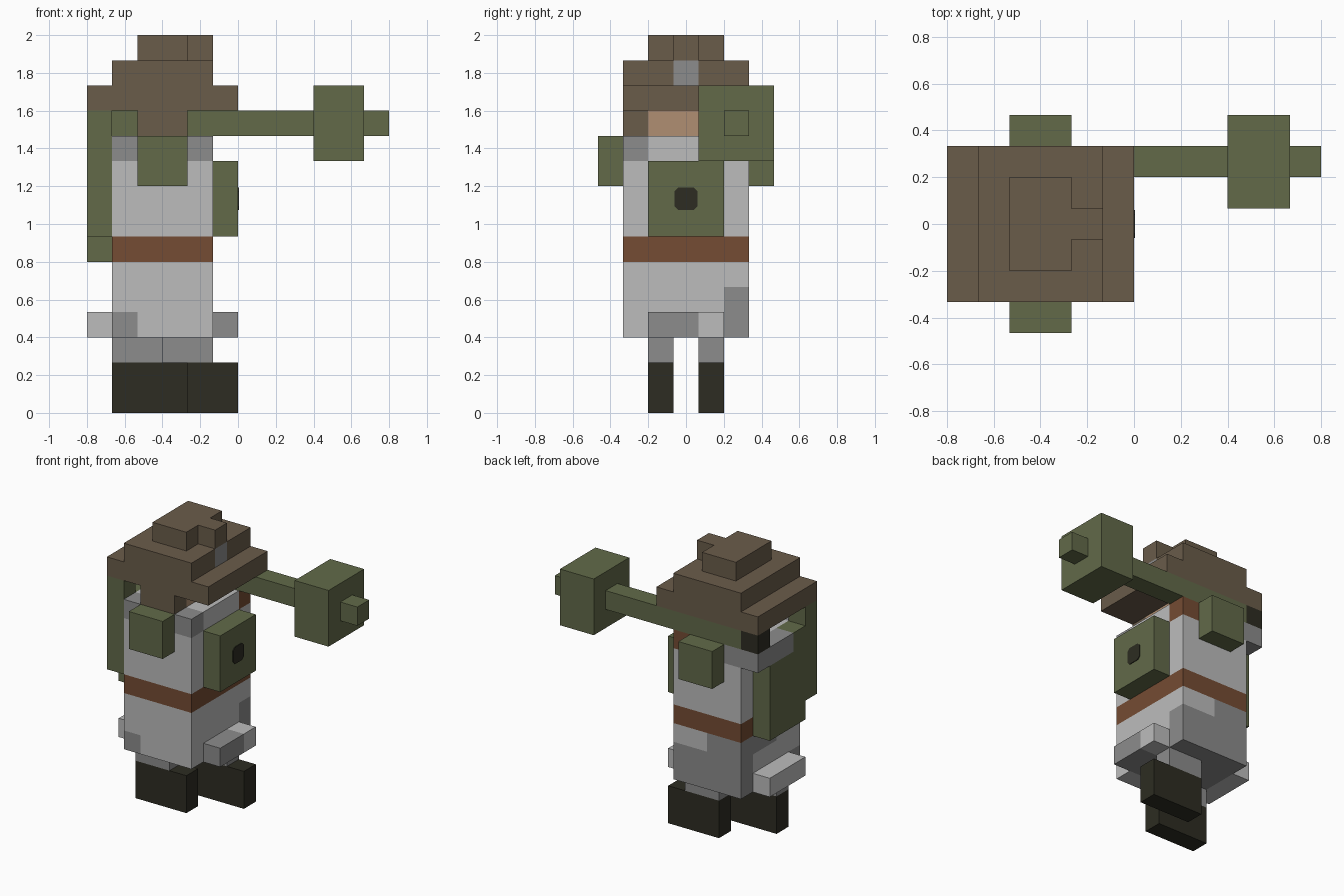
import bpy, bmesh
from mathutils import Vector

cube = bpy.data.objects.get("Cube")
if cube:
    bpy.data.objects.remove(cube, do_unlink=True)

U = 2 / 15                              # size of one block
ORIGIN = Vector((-6 * U, -3.5 * U, 0))  # corner of the block grid


def material(name, hex_code):
    srgb = [int(hex_code[i:i + 2], 16) / 255 for i in (0, 2, 4)]
    rgba = [c / 12.92 if c <= 0.04045 else ((c + 0.055) / 1.055) ** 2.4 for c in srgb] + [1]
    m = bpy.data.materials.new(name)
    m.use_nodes = True
    m.diffuse_color = rgba
    bsdf = next(n for n in m.node_tree.nodes if n.type == 'BSDF_PRINCIPLED')
    bsdf.inputs["Base Color"].default_value = rgba
    return m


BROWN = material("hat_brown", "6a5c4a")
GREEN = material("olive_green", "626a49")
LIGHT = material("light_grey", "bcbcbc")
DARK = material("dark_grey", "8c8c8c")
LEATHER = material("belt_leather", "754c33")
BLACK = material("boot_black", "2d2c22")
SKIN = material("skin", "b08f72")


def box(name, lo, hi, mats, rule=None):
    """Box between two block-grid corners; a rule colours its block faces."""
    lo, hi = Vector(lo), Vector(hi)
    bm = bmesh.new()
    bmesh.ops.create_cube(bm, size=1)
    for v in bm.verts:
        v.co = lo + Vector([(c + 0.5) * s for c, s in zip(v.co, hi - lo)])
    if rule:
        for axis in range(3):
            normal = Vector([float(a == axis) for a in range(3)])
            for step in range(int(lo[axis]) + 1, int(hi[axis])):
                bmesh.ops.bisect_plane(bm, geom=bm.verts[:] + bm.edges[:] + bm.faces[:],
                                       plane_co=normal * step, plane_no=normal)
        bm.normal_update()
        for f in bm.faces:
            f.material_index = rule(f.calc_center_median(), f.normal)
    for v in bm.verts:
        v.co = ORIGIN + v.co * U
    mesh = bpy.data.meshes.new(name)
    bm.to_mesh(mesh)
    bm.free()
    for m in (mats if isinstance(mats, list) else [mats]):
        mesh.materials.append(m)
    ob = bpy.data.objects.new(name, mesh)
    bpy.context.collection.objects.link(ob)
    return ob


# Legs and boots, one a step ahead of the other
for side, x, y in (("right", 1, 2), ("left", 3, 4)):
    box(side + "_boot", (x, y, 0), (x + 3, y + 1, 2), BLACK)
    box(side + "_leg", (x, y, 2), (x + 2, y + 1, 3), DARK)


# Mottled coat skirt
def skirt_rule(p, n):
    if n.z < -0.5:
        return int(p.y > 2 or p.x < 2)
    if n.y > 0.5:
        return int(not (p.x > 3 and p.z > 5))
    if n.x > 0.5:
        return int(p.y > 5 and p.z < 5)
    if n.x < -0.5:
        return int(p.y > 5 or p.z < 4 or (p.y > 3 and p.z > 5))
    return int(p.x < 2 and p.z < 4)


box("coat_skirt", (1, 1, 3), (5, 6, 6), [LIGHT, DARK], skirt_rule)
box("front_coat_hem", (5, 2, 3), (6, 5, 4), [LIGHT, DARK], lambda p, n: int(p.y < 4))
box("back_coat_hem", (0, 2, 3), (1, 5, 4), LIGHT)
box("belt", (1, 1, 6), (5, 6, 7), LEATHER)
box("coat_body", (1, 1, 7), (5, 6, 10), LIGHT)


# Shoulder layer: dark corners, one leather corner
def shoulder_rule(p, n):
    if p.x > 4 and p.y > 5:
        return 2
    return int(p.x < 2 and (p.y < 2 or p.y > 5) or p.x > 4 and p.y < 2 or n.x < -0.5)


box("shoulders", (1, 1, 10), (5, 6, 11), [LIGHT, DARK, LEATHER], shoulder_rule)
box("rear_shoulder", (0, 3, 10), (1, 6, 11), DARK)

# Arms
for side, y in (("right", 0), ("left", 6)):
    box(side + "_arm", (2, y, 9), (4, y + 1, 11), GREEN)

# Chest pouch with a dark clasp
box("chest_pouch", (5, 2, 7), (6, 5, 10), GREEN)
clasp = box("pouch_clasp", (6, 3.05, 8.05), (6.04, 3.95, 8.95), BLACK)
bm = bmesh.new()
bm.from_mesh(clasp.data)
corners = [e for e in bm.edges if abs(e.verts[0].co.x - e.verts[1].co.x) > 0.001]
bmesh.ops.bevel(bm, geom=corners, offset=0.02, segments=1, affect='EDGES')
bm.to_mesh(clasp.data)
bm.free()

# Back pack, stepping up towards one side
box("pack_tall_side", (0, 1, 7), (1, 2, 12), GREEN)
box("pack_step", (0, 2, 6), (1, 3, 11), GREEN)
box("pack_main", (0, 3, 6), (1, 5, 10), GREEN)

# Head with hair
box("head", (2, 2, 11), (4, 5, 12), [BROWN, SKIN], lambda p, n: int(n.x > 0.5))
box("side_hair", (2, 1, 11), (4, 2, 12), BROWN)

# Stepped hat with a badge and peak
box("hat_brim", (0, 1, 12), (6, 6, 13), BROWN)
box("hat_crown", (1, 1, 13), (5, 6, 14), [BROWN, DARK],
    lambda p, n: int(n.x > 0.5 and 3 < p.y < 4))
box("hat_top", (2, 2, 14), (4, 5, 15), BROWN)
box("hat_peak", (4, 3, 14), (5, 4, 15), BROWN)

# Shoulder launcher
box("launcher_rear", (0, 5, 11), (1, 6, 12), BLACK)
box("launcher_tube", (1, 5, 11), (9, 6, 12), GREEN)
box("warhead", (9, 4, 10), (11, 7, 13), GREEN)
box("warhead_tip", (11, 5, 11), (12, 6, 12), GREEN)
